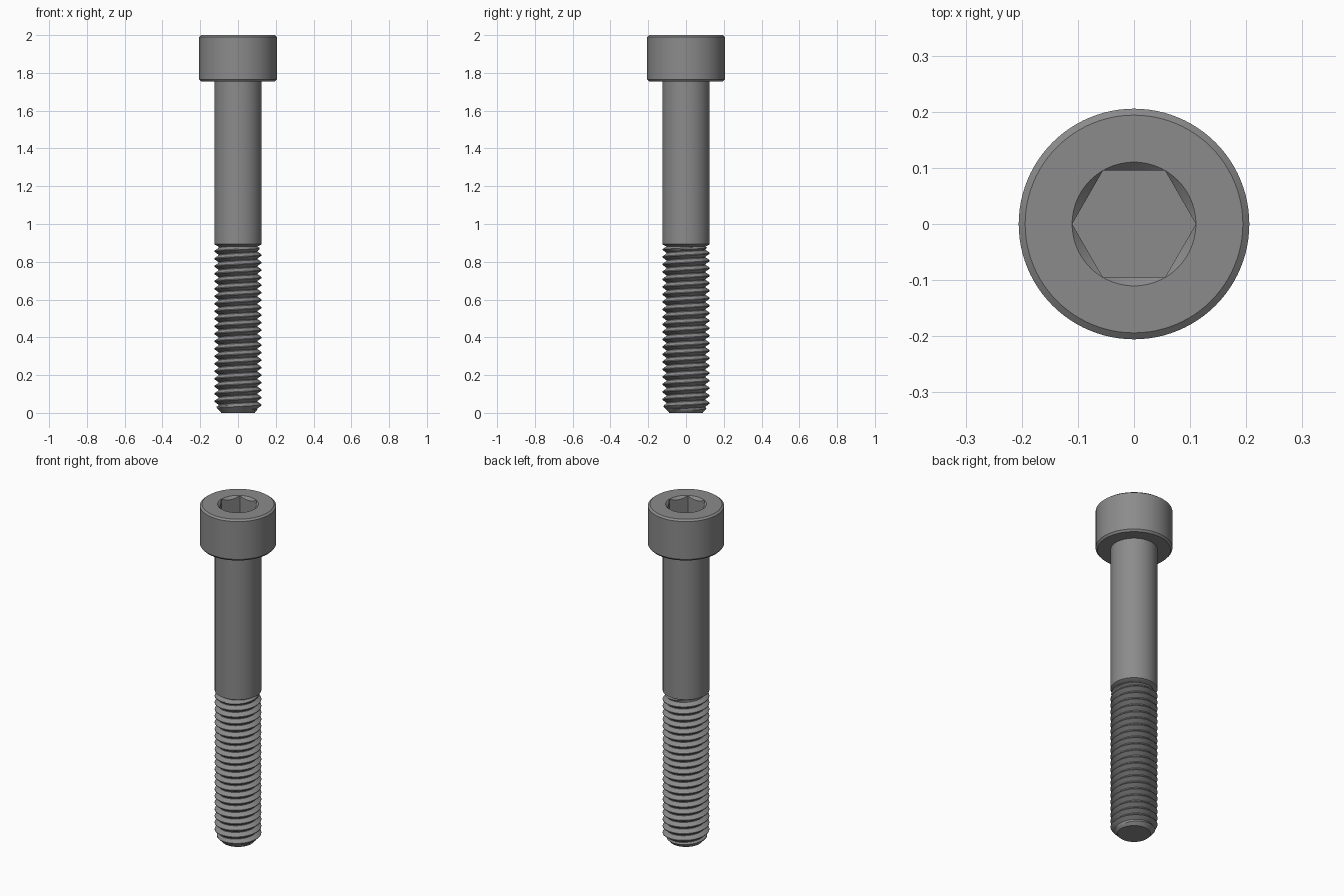
import bpy, bmesh
from math import cos, sin, pi, radians

cube = bpy.data.objects.get("Cube")
if cube:
    bpy.data.objects.remove(cube, do_unlink=True)

SEG = 96
SHANK_R, ROOT_R, PITCH = 0.1256, 0.103, 0.0397
THREAD_TOP = 0.88
HEX_FLAT = 0.0955
HEX_CORNER = HEX_FLAT / cos(pi / 6)

steel = bpy.data.materials.new("grey_steel")
steel.use_nodes = True
GREY = (0.26, 0.26, 0.26, 1)
steel.diffuse_color = GREY
steel.node_tree.nodes["Principled BSDF"].inputs["Base Color"].default_value = GREY


def finish(bm, name):
    """Turn a bmesh into a smooth-shaded steel object."""
    bmesh.ops.remove_doubles(bm, verts=bm.verts, dist=1e-5)
    bmesh.ops.recalc_face_normals(bm, faces=bm.faces)
    mesh = bpy.data.meshes.new(name)
    bm.to_mesh(mesh)
    bm.free()
    mesh.materials.append(steel)
    obj = bpy.data.objects.new(name, mesh)
    bpy.context.collection.objects.link(obj)
    bpy.ops.object.select_all(action="DESELECT")
    obj.select_set(True)
    bpy.context.view_layer.objects.active = obj
    bpy.ops.object.shade_smooth_by_angle(angle=radians(30))
    return obj


def lathe(name, rings):
    """Stack rings; each ring is a function of angle giving (radius, z)."""
    bm = bmesh.new()
    loops = []
    for ring in rings:
        loop = []
        for i in range(SEG):
            a = 2 * pi * i / SEG
            r, z = ring(a)
            loop.append(bm.verts.new((r * cos(a), r * sin(a), z)))
        loops.append(loop)
    for low, high in zip(loops, loops[1:]):
        for i in range(SEG):
            j = (i + 1) % SEG
            bm.faces.new((low[i], low[j], high[j], high[i]))
    bm.faces.new(loops[0])
    bm.faces.new(loops[-1])
    return finish(bm, name)


def circle(r, z):
    return lambda a: (r, z)


def hex_radius(a):
    return HEX_FLAT / cos(a % (pi / 3) - pi / 6)


def socket_lip(a):
    # conical lead-in cutting the hexagon walls
    r = hex_radius(a)
    return r, 2 - (HEX_CORNER - r)


# Cylindrical head with hexagonal socket
lathe("socket_head", [
    circle(0.196, 1.755), circle(0.2055, 1.766), circle(0.2055, 1.991),
    circle(0.194, 2), circle(HEX_CORNER, 2), socket_lip,
    lambda a: (hex_radius(a), 1.873),
])

# Plain shank with a tapered lower end
lathe("shank", [
    circle(ROOT_R, THREAD_TOP), circle(SHANK_R, 0.893), circle(SHANK_R, 1.8),
])

# Right-hand thread: a V profile swept along a helix, trimmed to the end tapers
PROFILE = [(0, 0), (0.1, 0), (0.3, 0.5), (0.5, 1), (0.6, 1), (0.8, 0.5), (1, 0)]


def thread_point(step, along, height):
    a = 2 * pi * step / SEG
    z = (step / SEG + along - 1.5) * PITCH
    z = min(max(z, 0), THREAD_TOP)
    r = ROOT_R + height * (SHANK_R - ROOT_R)
    r = min(r, 0.088 + z * 0.95, ROOT_R + (THREAD_TOP - z) * 1.7)
    return r * cos(a), r * sin(a), z


bm = bmesh.new()
columns = []
for step in range(int((THREAD_TOP / PITCH + 3) * SEG)):
    columns.append([bm.verts.new(thread_point(step, *p)) for p in PROFILE])
for left, right in zip(columns, columns[1:]):
    for k in range(len(PROFILE) - 1):
        bm.faces.new((left[k], right[k], right[k + 1], left[k + 1]))

# Weld the turns together and close both ends
bmesh.ops.remove_doubles(bm, verts=bm.verts, dist=1e-5)
bmesh.ops.dissolve_degenerate(bm, edges=bm.edges, dist=1e-5)
for z in (0, THREAD_TOP):
    ends = [e for e in bm.edges
            if all(abs(v.co.z - z) < 1e-5 for v in e.verts)]
    bmesh.ops.holes_fill(bm, edges=ends, sides=0)
finish(bm, "threaded_end")
